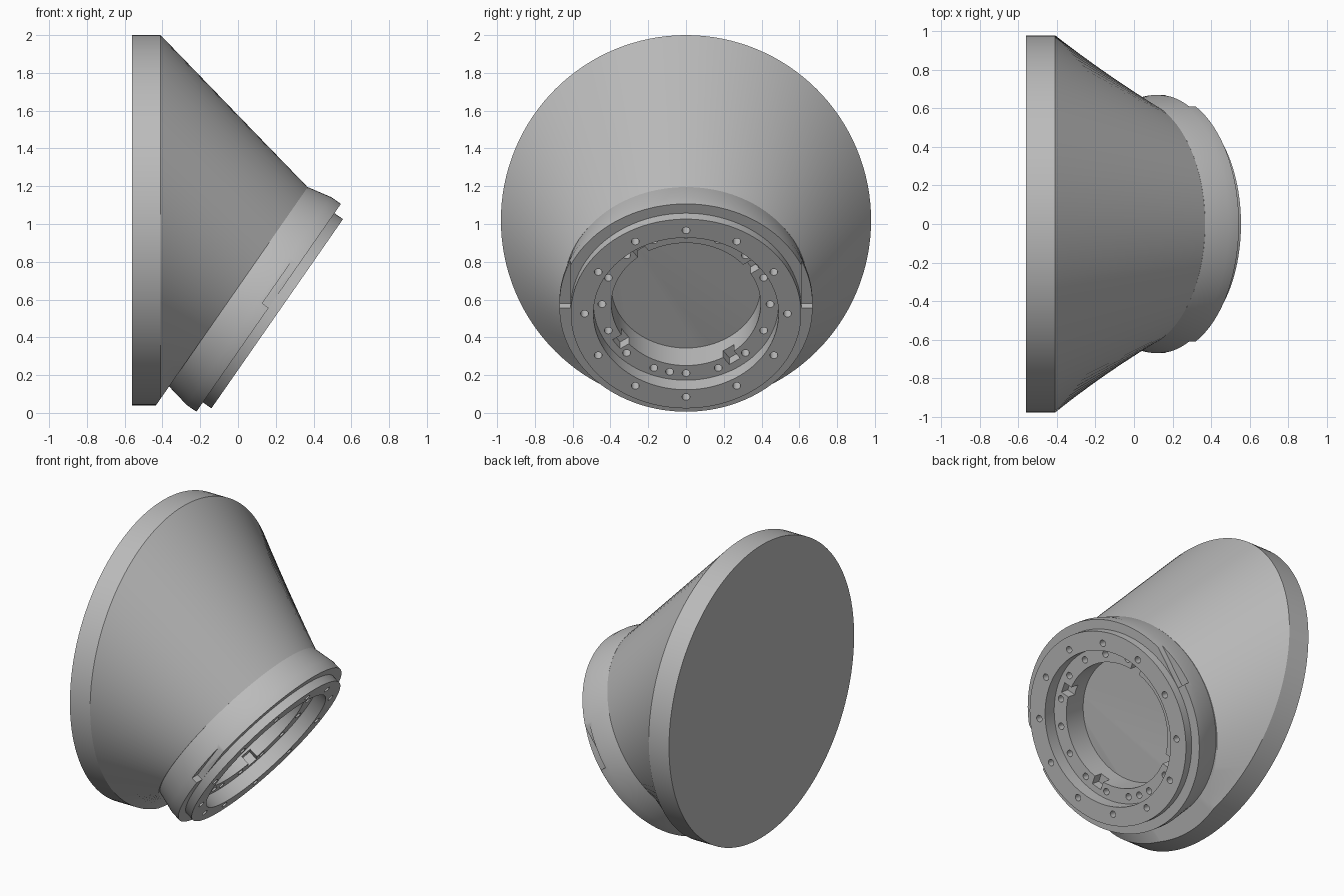
import bpy, bmesh
from math import radians, cos, sin, tau
from mathutils import Matrix, Vector

if "Cube" in bpy.data.objects:
    bpy.data.objects.remove(bpy.data.objects["Cube"])

SEG = 128
grey = bpy.data.materials.new("plain_grey")
grey.use_nodes = True
grey.diffuse_color = (0.5, 0.5, 0.5, 1)
grey.node_tree.nodes["Principled BSDF"].inputs["Base Color"].default_value = (0.5, 0.5, 0.5, 1)

# Tilted flange frame: local x is world y, local y runs up the face, local z points outward
side = Vector((0, 1, 0))
up = Vector((0.571, 0, 0.821)).normalized()
out = side.cross(up)
face_centre = Vector((0.2075, 0, 0.525))
frame = Matrix((side, up, out)).transposed().to_4x4()
frame.translation = face_centre


def make_object(name, bm):
    bmesh.ops.recalc_face_normals(bm, faces=bm.faces[:])
    mesh = bpy.data.meshes.new(name)
    bm.to_mesh(mesh)
    bm.free()
    mesh.materials.append(grey)
    obj = bpy.data.objects.new(name, mesh)
    bpy.context.collection.objects.link(obj)
    return obj


def ring(bm, centre, u, v, radius):
    angles = [tau * i / SEG for i in range(SEG)]
    return [bm.verts.new(centre + radius * (cos(a) * u + sin(a) * v)) for a in angles]


def bridge(bm, a, b):
    for i in range(SEG):
        j = (i + 1) % SEG
        bm.faces.new((a[i], a[j], b[j], b[i]))


def smooth(obj):
    bpy.ops.object.select_all(action='DESELECT')
    obj.select_set(True)
    bpy.context.view_layer.objects.active = obj
    bpy.ops.object.shade_smooth_by_angle(angle=radians(25))


# Body: upright round rim lofted to the tilted circle, trimmed by the flange plane
BACK = -0.25
Z = Vector((0, 0, 1))
bm = bmesh.new()
rim_back = ring(bm, Vector((-0.56, 0, 1.02)), side, Z, 0.98)
rim_front = ring(bm, Vector((-0.41, 0, 1.02)), side, Z, 0.98)
neck = ring(bm, face_centre + out * (BACK + 0.01), side, up, 0.64)
bm.faces.new(rim_back)
bridge(bm, rim_back, rim_front)
bridge(bm, rim_front, neck)
cut = bmesh.ops.bisect_plane(bm, geom=bm.verts[:] + bm.edges[:] + bm.faces[:], dist=1e-5,
                             plane_co=face_centre + out * BACK, plane_no=out, clear_outer=True)
bmesh.ops.holes_fill(bm, edges=[e for e in bm.edges if e.is_boundary], sides=0)
body = make_object("lofted_body", bm)
smooth(body)

# Flange: turned ring with tapered edge, front step and recessed inner ledge
profile = [(0.395, BACK), (0.643, BACK), (0.67, -0.118), (0.67, -0.055), (0.61, -0.055),
           (0.61, 0), (0.49, 0), (0.49, -0.088), (0.395, -0.088)]
bm = bmesh.new()
X, Y = Vector((1, 0, 0)), Vector((0, 1, 0))
rings = [ring(bm, Z * h, X, Y, r) for r, h in profile]
for a, b in zip(rings, rings[1:] + rings[:1]):
    bridge(bm, a, b)
flange = make_object("mounting_flange", bm)
flange.matrix_world = frame

# Cutter: bolt holes, side flats and key slots
bm = bmesh.new()


def add_hole(angle, radius, top):
    place = Matrix.Rotation(radians(angle), 4, 'Z') @ Matrix.Translation((radius, 0, top - 0.03))
    bmesh.ops.create_cone(bm, cap_ends=True, segments=16, radius1=0.021, radius2=0.021,
                          depth=0.1, matrix=place)


def add_box(angle, low, high):
    low, high = Vector(low), Vector(high)
    place = (Matrix.Rotation(radians(angle), 4, 'Z') @ Matrix.Translation((low + high) / 2)
             @ Matrix.Diagonal(high - low).to_4x4())
    bmesh.ops.create_cube(bm, size=1, matrix=place)


for i in range(12):
    add_hole(i * 30, 0.537, 0)
for i in range(16):
    add_hole(i * 22.5, 0.445, -0.088)
add_hole(-101.25, 0.445, -0.088)
for x in (0.611, -0.75):
    add_box(0, (x, 0, -0.096), (x + 0.139, 0.4, 0.05))
for i in range(4):
    add_box(35 + i * 90, (0.35, -0.035, -0.15), (0.45, 0.035, -0.06))
cutter = make_object("flange_cutter", bm)
cutter.matrix_world = frame
cutter.hide_render = True

bpy.context.view_layer.update()
mod = flange.modifiers.new("cuts", 'BOOLEAN')
mod.operation = 'DIFFERENCE'
mod.solver = 'EXACT'
mod.object = cutter
bpy.context.view_layer.objects.active = flange
bpy.ops.object.modifier_apply(modifier=mod.name)
bpy.data.objects.remove(cutter)
smooth(flange)
